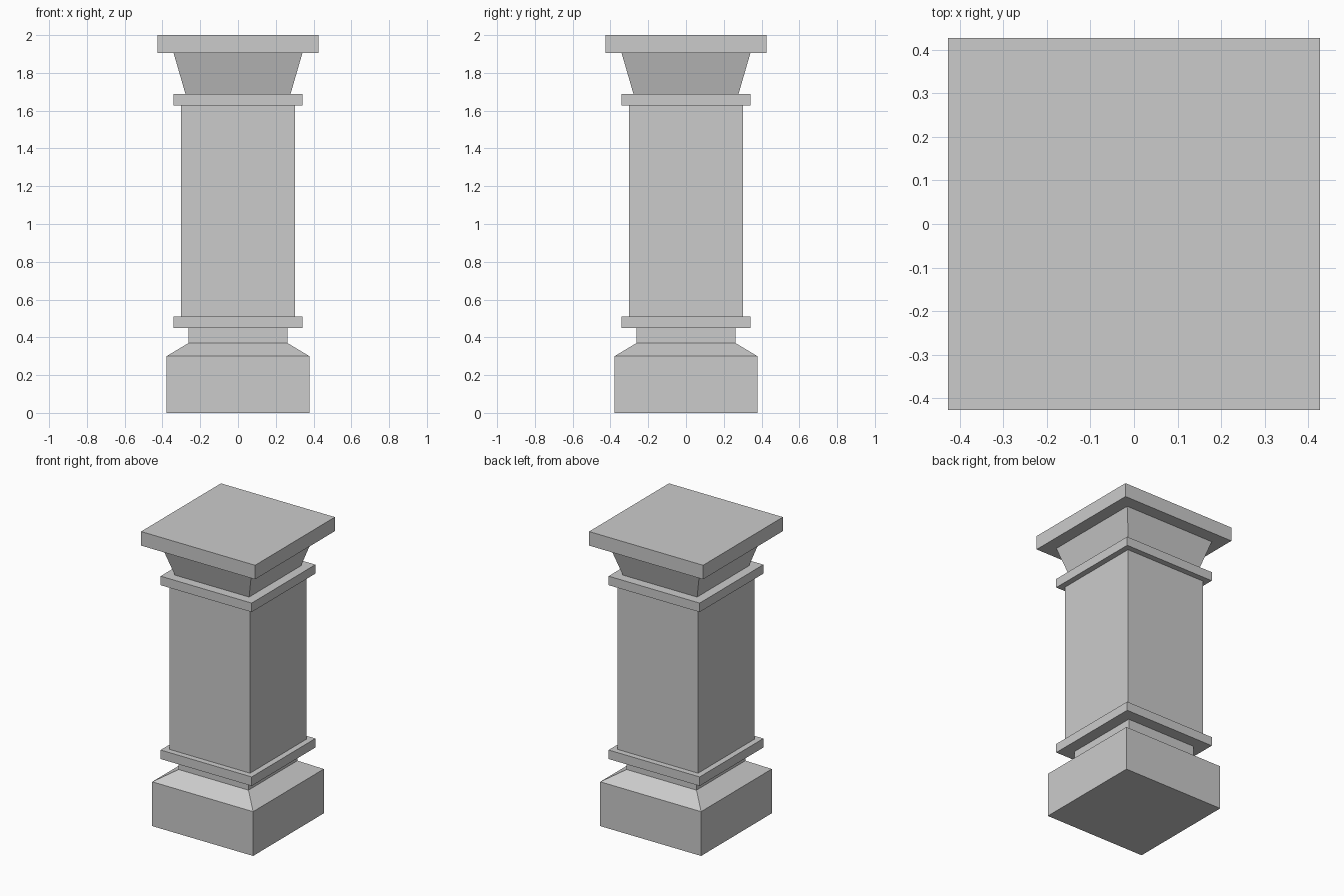
import bpy, bmesh

if "Cube" in bpy.data.objects:
    bpy.data.objects.remove(bpy.data.objects["Cube"])


def square_stack(name, rings):
    """Closed square-section solid through (half_width, z) rings."""
    bm = bmesh.new()
    loops = [[bm.verts.new((sx * h, sy * h, z))
              for sx, sy in ((-1, -1), (1, -1), (1, 1), (-1, 1))]
             for h, z in rings]
    for low, high in zip(loops, loops[1:]):
        for i in range(4):
            j = (i + 1) % 4
            bm.faces.new((low[i], low[j], high[j], high[i]))
    bm.faces.new(loops[0][::-1])
    bm.faces.new(loops[-1])
    mesh = bpy.data.meshes.new(name)
    bm.to_mesh(mesh)
    bm.free()
    obj = bpy.data.objects.new(name, mesh)
    bpy.context.collection.objects.link(obj)
    return obj


# Plinth with sloped shoulder and narrow neck
square_stack("plinth", [(0.378, 0), (0.378, 0.30), (0.262, 0.37), (0.262, 0.45)])

# Matching bands below and above the shaft
for name, z in (("lower_band", 0.45), ("upper_band", 1.627)):
    square_stack(name, [(0.341, z), (0.341, z + 0.061)])

# Main shaft
square_stack("shaft", [(0.302, 0.511), (0.302, 1.627)])

# Flared capital and top slab
square_stack("capital", [(0.278, 1.688), (0.341, 1.905)])
square_stack("top_slab", [(0.427, 1.905), (0.427, 2.0)])
